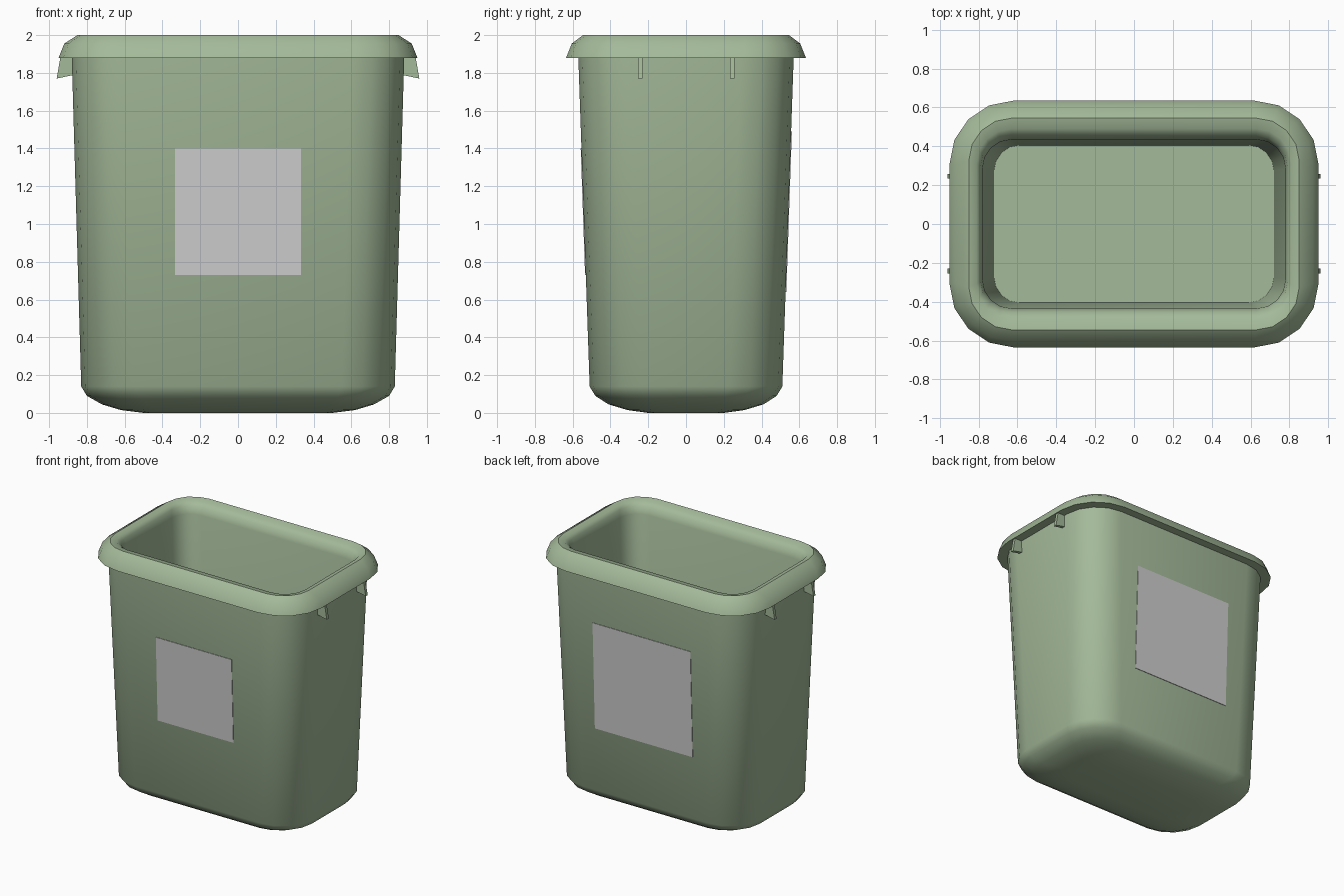
import bpy, bmesh, math
from mathutils import Vector

cube = bpy.data.objects.get("Cube")
if cube:
    bpy.data.objects.remove(cube, do_unlink=True)


def material(name, rgb):
    m = bpy.data.materials.new(name)
    m.use_nodes = True
    m.diffuse_color = (*rgb, 1)
    m.node_tree.nodes["Principled BSDF"].inputs["Base Color"].default_value = (*rgb, 1)
    return m


green = material("sage green plastic", (0.37, 0.49, 0.32))
grey = material("label grey", (0.62, 0.62, 0.62))


def make_object(name, bm, mat, smooth=None):
    bmesh.ops.recalc_face_normals(bm, faces=bm.faces)
    mesh = bpy.data.meshes.new(name)
    bm.to_mesh(mesh)
    bm.free()
    mesh.materials.append(mat)
    ob = bpy.data.objects.new(name, mesh)
    bpy.context.collection.objects.link(ob)
    if smooth:
        bpy.ops.object.select_all(action='DESELECT')
        ob.select_set(True)
        bpy.context.view_layer.objects.active = ob
        bpy.ops.object.shade_smooth_by_angle(angle=math.radians(smooth))
    return ob


def rounded_ring(bm, hx, hy, r, z, segs=4):
    """Rounded rectangle of vertices with half sizes hx, hy."""
    ring = []
    for k, (sx, sy) in enumerate(((1, 1), (-1, 1), (-1, -1), (1, -1))):
        for i in range(segs + 1):
            a = math.pi / 2 * (k + i / segs)
            ring.append(bm.verts.new((sx * (hx - r) + r * math.cos(a),
                                      sy * (hy - r) + r * math.sin(a), z)))
    return ring


def loft(name, sections, mat, smooth):
    bm = bmesh.new()
    rings = [rounded_ring(bm, *s) for s in sections]
    for a, b in zip(rings, rings[1:]):
        n = len(a)
        for i in range(n):
            j = (i + 1) % n
            bm.faces.new((a[i], a[j], b[j], b[i]))
    bm.faces.new(rings[0])
    bm.faces.new(rings[-1])
    return make_object(name, bm, mat, smooth)


def prism(name, outline, offset, mat):
    """Extrude a planar outline by a vector."""
    bm = bmesh.new()
    a = [bm.verts.new(p) for p in outline]
    b = [bm.verts.new(Vector(p) + Vector(offset)) for p in outline]
    n = len(a)
    bm.faces.new(a)
    bm.faces.new(b)
    for i in range(n):
        j = (i + 1) % n
        bm.faces.new((a[i], a[j], b[j], b[i]))
    return make_object(name, bm, mat)


# Bin shell: outside from the base up, over the rolled rim, down to the inner floor
# (half width, half depth, corner radius, height)
loft("bin_shell", [
    (0.50, 0.20, 0.15, 0.00),
    (0.62, 0.31, 0.20, 0.015),
    (0.72, 0.41, 0.24, 0.045),
    (0.80, 0.48, 0.27, 0.09),
    (0.83, 0.51, 0.28, 0.14),
    (0.88, 0.57, 0.28, 1.88),
    (0.95, 0.635, 0.33, 1.88),
    (0.92, 0.605, 0.30, 1.955),
    (0.85, 0.545, 0.22, 2.00),
    (0.81, 0.49, 0.18, 1.99),
    (0.79, 0.455, 0.16, 1.965),
    (0.78, 0.435, 0.15, 1.91),
    (0.72, 0.405, 0.13, 0.10),
], green, 38)


# Labels lying on the sloping front and back walls
def wall_y(z):
    return 0.51 + 0.06 * (z - 0.14) / 1.74


for name, side, half, z0, z1 in (("front_label", -1, 0.333, 0.73, 1.40),
                                 ("back_label", 1, 0.43, 0.64, 1.49)):
    outline = [(x, side * (wall_y(z) - 0.002), z)
               for x, z in ((-half, z0), (half, z0), (half, z1), (-half, z1))]
    prism(name, outline, (0, side * 0.006, 0), grey)

# Small gussets under the rim on both ends
for side, end in ((1, "left"), (-1, "right")):
    for y, place in ((-0.255, "front"), (0.233, "back")):
        outline = [(side * x, y, z) for x, z in
                   ((0.865, 1.885), (0.94, 1.885), (0.96, 1.77), (0.865, 1.79))]
        prism(f"{end}_{place}_gusset", outline, (0, 0.025, 0), green)
